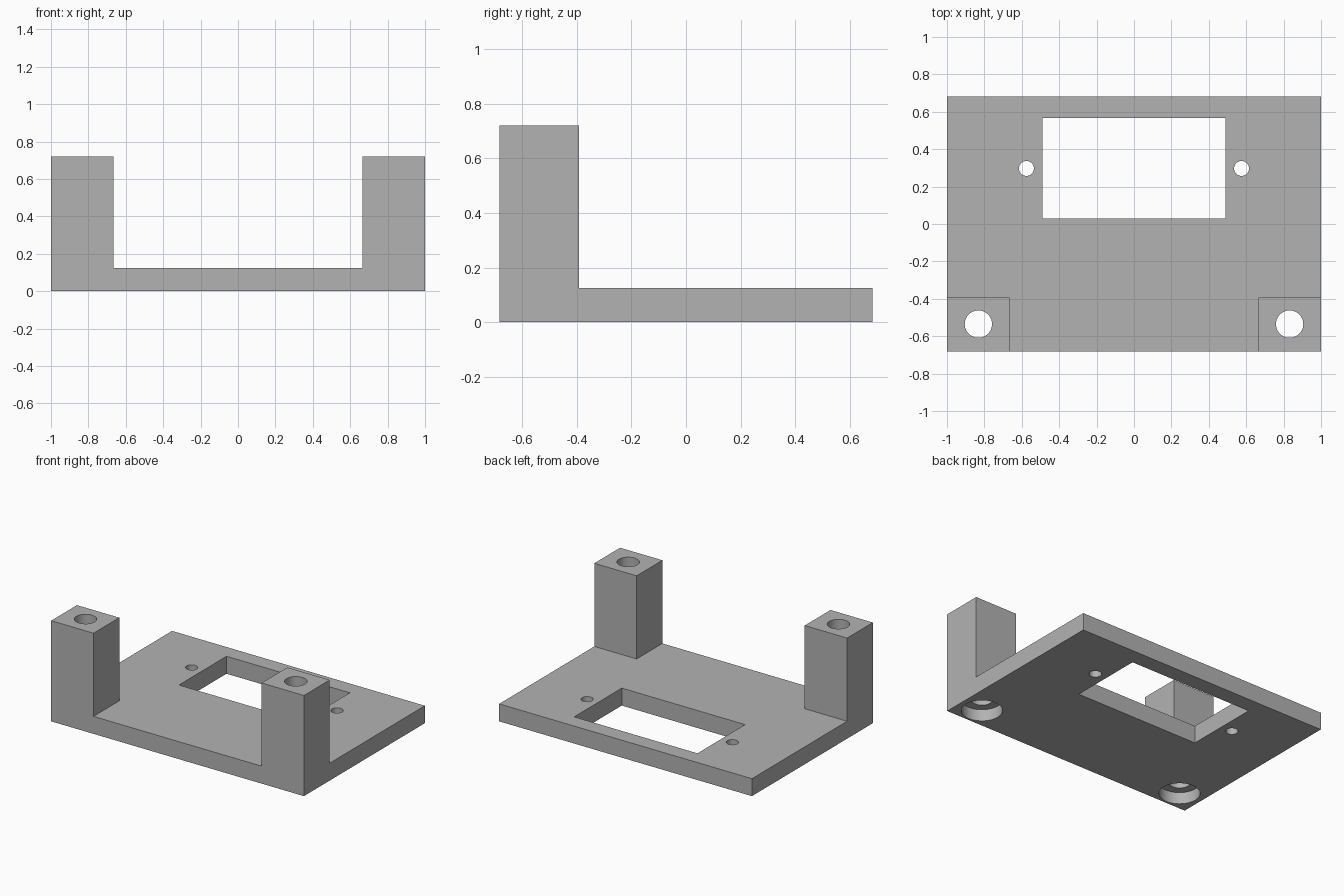
import bpy
import bmesh

old = bpy.data.objects.get("Cube")
if old:
    bpy.data.objects.remove(old, do_unlink=True)

HALF_X, HALF_Y = 1.0, 0.683
PLATE_Z, POST_Z = 0.125, 0.72

grey = bpy.data.materials.new("plain grey")
grey.use_nodes = True
colour = (0.45, 0.45, 0.45, 1)
grey.diffuse_color = colour
grey.node_tree.nodes["Principled BSDF"].inputs["Base Color"].default_value = colour


def finish(name, bm):
    mesh = bpy.data.meshes.new(name)
    bm.to_mesh(mesh)
    bm.free()
    mesh.materials.append(grey)
    obj = bpy.data.objects.new(name, mesh)
    bpy.context.collection.objects.link(obj)
    return obj


def box(name, low, high):
    bm = bmesh.new()
    bmesh.ops.create_cube(bm, size=1)
    for v in bm.verts:
        v.co = [a + (c + 0.5) * (b - a) for a, b, c in zip(low, high, v.co)]
    return finish(name, bm)


def cylinder(name, x, y, radius, z0, z1):
    bm = bmesh.new()
    bmesh.ops.create_cone(bm, cap_ends=True, segments=48,
                          radius1=radius, radius2=radius, depth=z1 - z0)
    bmesh.ops.translate(bm, verts=bm.verts, vec=(x, y, (z0 + z1) / 2))
    return finish(name, bm)


def combine(target, tool, operation):
    bpy.context.view_layer.objects.active = target
    mod = target.modifiers.new(operation.lower(), "BOOLEAN")
    mod.operation = operation
    mod.solver = "EXACT"
    mod.object = tool
    bpy.ops.object.modifier_apply(modifier=mod.name)
    bpy.data.objects.remove(tool, do_unlink=True)


# Flat base plate, with its front corner posts
bracket = box("mounting_bracket", (-HALF_X, -HALF_Y, 0), (HALF_X, HALF_Y, PLATE_Z))
for side in (-1, 1):
    xs = sorted((side * 0.665, side * HALF_X))
    post = box("post", (xs[0], -HALF_Y, 0), (xs[1], -0.392, POST_Z))
    combine(bracket, post, "UNION")

# Rectangular window
combine(bracket, box("window_cutter", (-0.488, 0.029, -1), (0.488, 0.567, 1)), "DIFFERENCE")

# Pilot holes beside the window, bolt holes through the posts, recesses below
for side in (-1, 1):
    for name, x, y, radius, z0, z1 in (
        ("pilot_cutter", 0.575, 0.297, 0.04, -1, 1),
        ("bolt_cutter", 0.832, -0.535, 0.073, -1, 1),
        ("recess_cutter", 0.832, -0.535, 0.133, -1, 0.083),
    ):
        combine(bracket, cylinder(name, side * x, y, radius, z0, z1), "DIFFERENCE")

# Smooth hole walls, crisp edges
bpy.ops.object.select_all(action="DESELECT")
bracket.select_set(True)
bpy.context.view_layer.objects.active = bracket
bpy.ops.object.shade_smooth_by_angle(angle=0.6)
